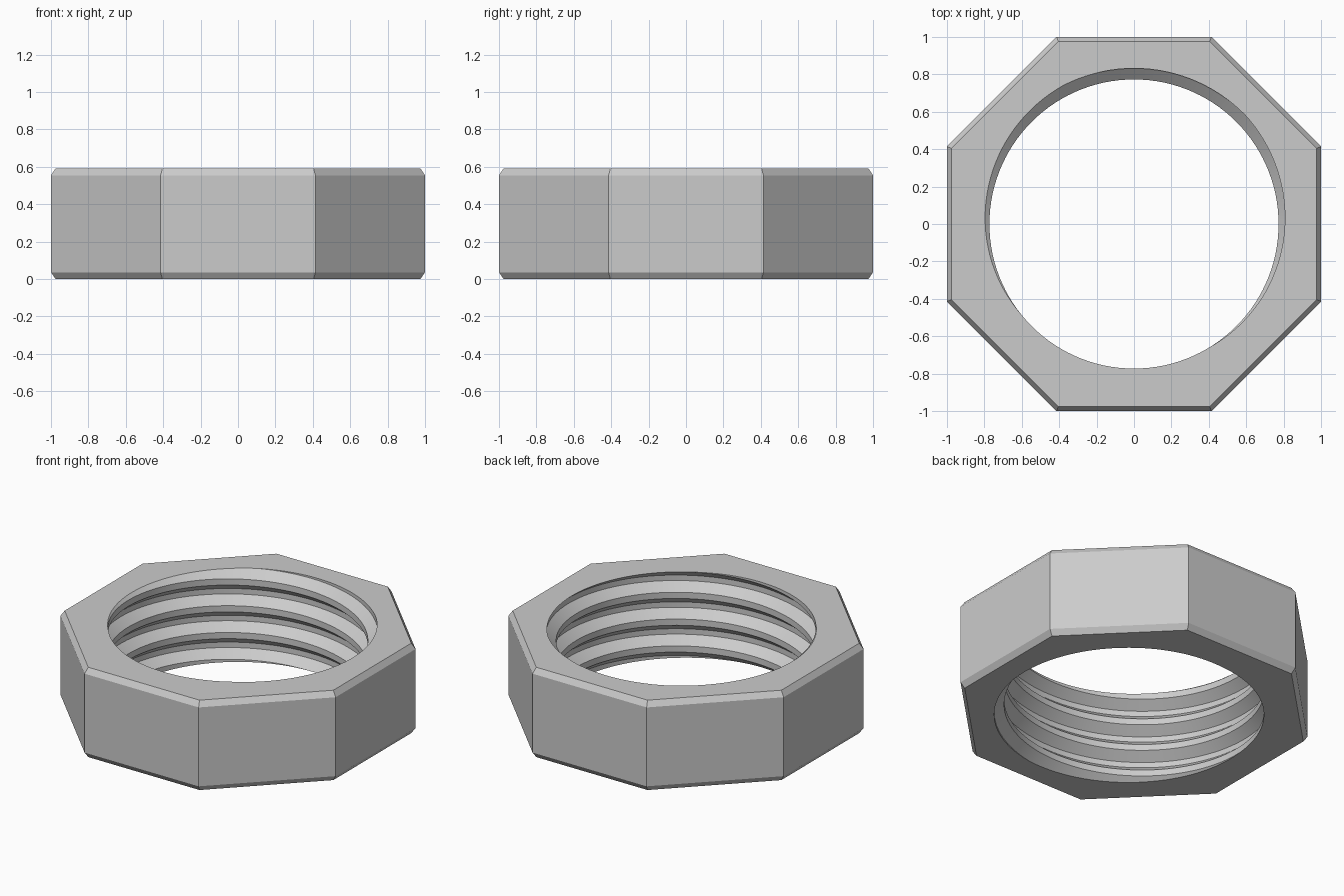
import bpy, bmesh, math

if "Cube" in bpy.data.objects:
    bpy.data.objects.remove(bpy.data.objects["Cube"], do_unlink=True)

HEIGHT = 0.59          # nut thickness
CHAMFER_Z, CHAMFER_R = 0.036, 0.024
PITCH = 0.176
MINOR, MAJOR = 0.773, 0.832
START = 302            # angle where the groove opens on the top face
SEGMENTS = 120         # columns per turn

# Thread profile: (phase in degrees of one pitch, radius)
PROFILE = [(0, MINOR), (102, MAJOR), (175, MAJOR), (277, MINOR), (360, MINOR)]


def polar(radius, degrees, z):
    a = math.radians(degrees)
    return (radius * math.cos(a), radius * math.sin(a), z)


def skin(bm, rows, closed=False):
    """Join successive rows of points with quads."""
    rows = [[bm.verts.new(p) for p in row] for row in rows]
    for lower, upper in zip(rows, rows[1:]):
        n = len(lower)
        for i in range(n if closed else n - 1):
            j = (i + 1) % n
            bm.faces.new((lower[i], lower[j], upper[j], upper[i]))


bm = bmesh.new()

# Helical bore, made longer than the nut and trimmed flush with both faces
columns = []
for step in range(-5 * SEGMENTS, 2 * SEGMENTS + 1):
    angle = 360 * step / SEGMENTS
    columns.append([polar(r, angle, HEIGHT + PITCH * (angle - START - phase) / 360)
                    for phase, r in PROFILE])
skin(bm, columns)
bmesh.ops.remove_doubles(bm, verts=bm.verts[:], dist=1e-5)
for level, direction in ((0, -1), (HEIGHT, 1)):
    bmesh.ops.bisect_plane(bm, geom=bm.verts[:] + bm.edges[:] + bm.faces[:],
                           plane_co=(0, 0, level), plane_no=(0, 0, direction),
                           clear_outer=True)
bmesh.ops.remove_doubles(bm, verts=bm.verts[:], dist=1e-5)

# Octagonal outside with chamfered rims
rings = []
for apothem, z in ((1 - CHAMFER_R, 0), (1, CHAMFER_Z),
                   (1, HEIGHT - CHAMFER_Z), (1 - CHAMFER_R, HEIGHT)):
    radius = apothem / math.cos(math.pi / 8)
    rings.append([polar(radius, 22.5 + 45 * k, z) for k in range(8)])
skin(bm, rings, closed=True)

# Flat end faces between octagon and bore
for level in (0, HEIGHT):
    rim = [e for e in bm.edges if e.is_boundary
           and all(abs(v.co.z - level) < 1e-4 for v in e.verts)]
    bmesh.ops.triangle_fill(bm, edges=rim, use_beauty=True, normal=(0, 0, 1))
bmesh.ops.recalc_face_normals(bm, faces=bm.faces[:])

mesh = bpy.data.meshes.new("threaded_nut")
bm.to_mesh(mesh)
bm.free()
nut = bpy.data.objects.new("threaded_nut", mesh)
bpy.context.collection.objects.link(nut)

# Plain grey metal
color = (0.6, 0.6, 0.6, 1)
grey = bpy.data.materials.new("grey")
grey.use_nodes = True
grey.diffuse_color = color
grey.node_tree.nodes["Principled BSDF"].inputs["Base Color"].default_value = color
mesh.materials.append(grey)

bpy.ops.object.select_all(action="DESELECT")
nut.select_set(True)
bpy.context.view_layer.objects.active = nut
bpy.ops.object.shade_smooth_by_angle(angle=math.radians(25))
